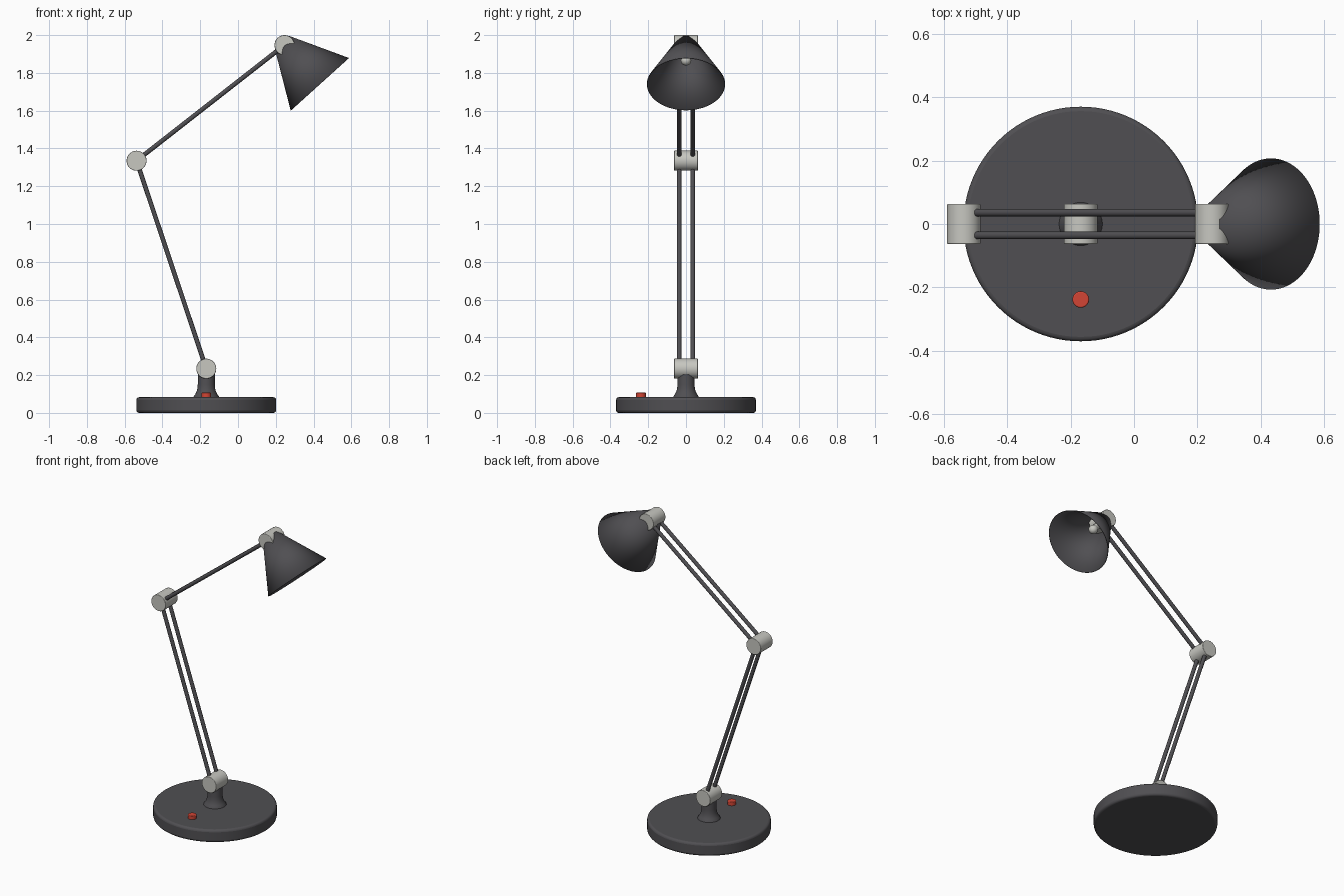
import bpy
import math
from mathutils import Vector

cube = bpy.data.objects.get("Cube")
if cube:
    bpy.data.objects.remove(cube, do_unlink=True)


def material(name, rgb):
    m = bpy.data.materials.new(name)
    m.use_nodes = True
    m.diffuse_color = (*rgb, 1)
    m.node_tree.nodes["Principled BSDF"].inputs["Base Color"].default_value = (*rgb, 1)
    return m


DARK = material("dark grey", (0.08, 0.078, 0.085))
LIGHT = material("light grey", (0.57, 0.57, 0.53))
RED = material("red", (0.65, 0.06, 0.035))


def finish(obj, name, mat, bevel=0, angle=35):
    obj.name = name
    obj.data.materials.append(mat)
    if bevel:
        mod = obj.modifiers.new("bevel", "BEVEL")
        mod.width, mod.segments = bevel, 3
        mod.limit_method, mod.angle_limit = "ANGLE", math.radians(40)
    bpy.ops.object.select_all(action="DESELECT")
    obj.select_set(True)
    bpy.context.view_layer.objects.active = obj
    bpy.ops.object.shade_smooth_by_angle(angle=math.radians(angle))
    return obj


def rod(name, a, b, radius, mat, bevel=0, sides=48):
    """Cylinder between two points."""
    a, b = Vector(a), Vector(b)
    bpy.ops.mesh.primitive_cylinder_add(vertices=sides, radius=radius,
                                        depth=(b - a).length, location=(a + b) / 2)
    obj = bpy.context.object
    obj.rotation_euler = (b - a).to_track_quat("Z", "Y").to_euler()
    return finish(obj, name, mat, bevel)


def lathe(name, profile, origin, axis, mat, sides=64):
    """Surface turned from (radius, distance) points about an axis."""
    verts, faces, n = [], [], len(profile)
    for i in range(sides):
        t = 2 * math.pi * i / sides
        verts += [(r * math.cos(t), r * math.sin(t), h) for r, h in profile]
        j = (i + 1) % sides
        faces += [(i * n + k, j * n + k, j * n + k + 1, i * n + k + 1) for k in range(n - 1)]
    mesh = bpy.data.meshes.new(name)
    mesh.from_pydata(verts, [], faces)
    obj = bpy.data.objects.new(name, mesh)
    bpy.context.collection.objects.link(obj)
    obj.location = origin
    obj.rotation_euler = Vector(axis).to_track_quat("Z", "Y").to_euler()
    return finish(obj, name, mat)


BASE_X = -0.168
joints = {"lower": (BASE_X, 0.234), "elbow": (-0.537, 1.335), "head": (0.246, 1.947)}

# Base, switch button and flared neck
rod("base", (BASE_X, 0, 0), (BASE_X, 0, 0.083), 0.37, DARK, 0.014, 96)
rod("switch_button", (BASE_X, -0.238, 0.07), (BASE_X, -0.238, 0.107), 0.026, RED, 0.004)
neck = [(0.069, 0.08), (0.067, 0.087), (0.058, 0.099), (0.051, 0.114),
        (0.047, 0.13), (0.045, 0.15), (0.045, 0.225)]
lathe("neck", neck, (BASE_X, 0, 0), (0, 0, 1), DARK)

# Pivot joints
for name, (x, z) in joints.items():
    rod(name + "_joint", (x, -0.063, z), (x, 0.063, z), 0.053, LIGHT, 0.003)

# Paired arm rods
for arm, start, end in (("lower", "lower", "elbow"), ("upper", "elbow", "head")):
    for side, y in (("front", -0.036), ("back", 0.036)):
        (x0, z0), (x1, z1) = joints[start], joints[end]
        rod(f"{arm}_arm_{side}", (x0, y, z0), (x1, y, z1), 0.012, DARK, sides=24)

# Conical shade with an open mouth, and the bulb inside it
head = (joints["head"][0], 0, joints["head"][1])
aim = (0.67, 0, -0.742)
shade = lathe("shade", [(0.051, -0.02), (0.207, 0.278)], head, aim, DARK, 96)
wall = shade.modifiers.new("wall", "SOLIDIFY")
wall.thickness, wall.offset = 0.004, -1
bulb = [(0.02, 0.03), (0.02, 0.08)]
bulb += [(0.028 * math.cos(math.radians(a)), 0.108 + 0.028 * math.sin(math.radians(a)))
         for a in range(-40, 91, 13)]
lathe("bulb", bulb, head, aim, LIGHT, 32)
